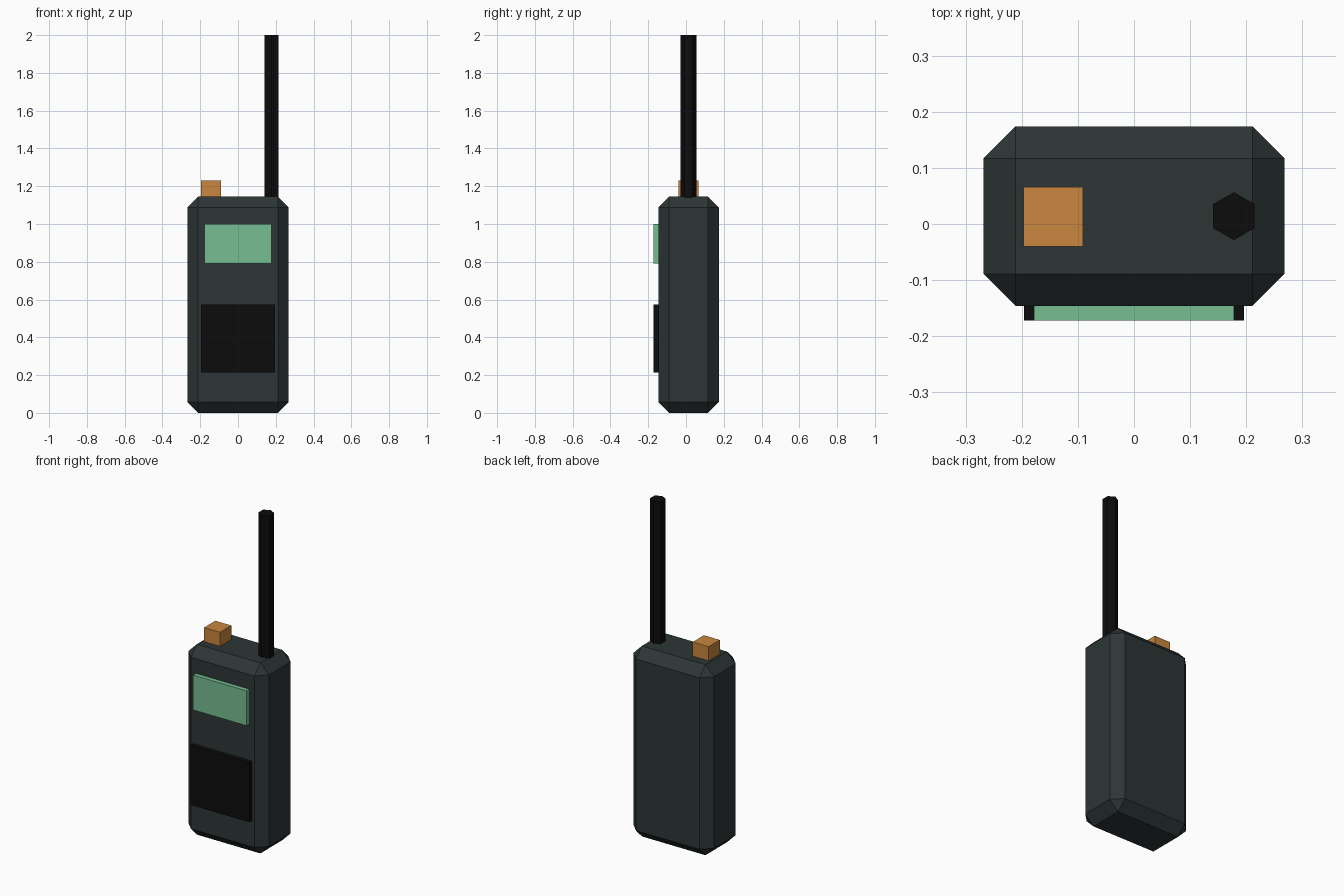
import bpy

cube = bpy.data.objects.get("Cube")
if cube:
    bpy.data.objects.remove(cube, do_unlink=True)


def material(name, rgb):
    mat = bpy.data.materials.new(name)
    mat.use_nodes = True
    colour = (*rgb, 1.0)
    mat.diffuse_color = colour
    mat.node_tree.nodes["Principled BSDF"].inputs["Base Color"].default_value = colour
    return mat


def box(name, low, high, mat, bevel=0.0):
    """Box between two corners, with optional flat chamfers."""
    centre = [(a + b) / 2 for a, b in zip(low, high)]
    bpy.ops.mesh.primitive_cube_add(size=1, location=centre)
    obj = bpy.context.object
    obj.name = name
    obj.scale = [b - a for a, b in zip(low, high)]
    bpy.ops.object.transform_apply(location=False, rotation=False, scale=True)
    obj.data.materials.append(mat)
    if bevel:
        mod = obj.modifiers.new("Chamfer", "BEVEL")
        mod.width = bevel
        mod.segments = 1
    return obj


casing = material("dark slate casing", (0.026, 0.036, 0.036))
rubber = material("black rubber", (0.0037, 0.0037, 0.0037))
screen = material("pale green screen", (0.18, 0.51, 0.29))
orange = material("orange knob", (0.58, 0.24, 0.05))

# Chamfered casing
box("body", (-0.268, -0.146, 0), (0.268, 0.174, 1.145), casing, bevel=0.057)

# Raised front panels
box("display", (-0.178, -0.172, 0.79), (0.178, -0.136, 1.0), screen)
box("keypad", (-0.196, -0.172, 0.215), (0.196, -0.136, 0.573), rubber)

# Square knob on top
box("knob", (-0.197, -0.04, 1.125), (-0.091, 0.066, 1.23), orange)

# Six-sided antenna
base, tip = 1.125, 2.0
bpy.ops.mesh.primitive_cylinder_add(vertices=6, radius=0.0427, depth=tip - base,
                                    location=(0.178, 0.014, (base + tip) / 2))
antenna = bpy.context.object
antenna.name = "antenna"
antenna.data.materials.append(rubber)
